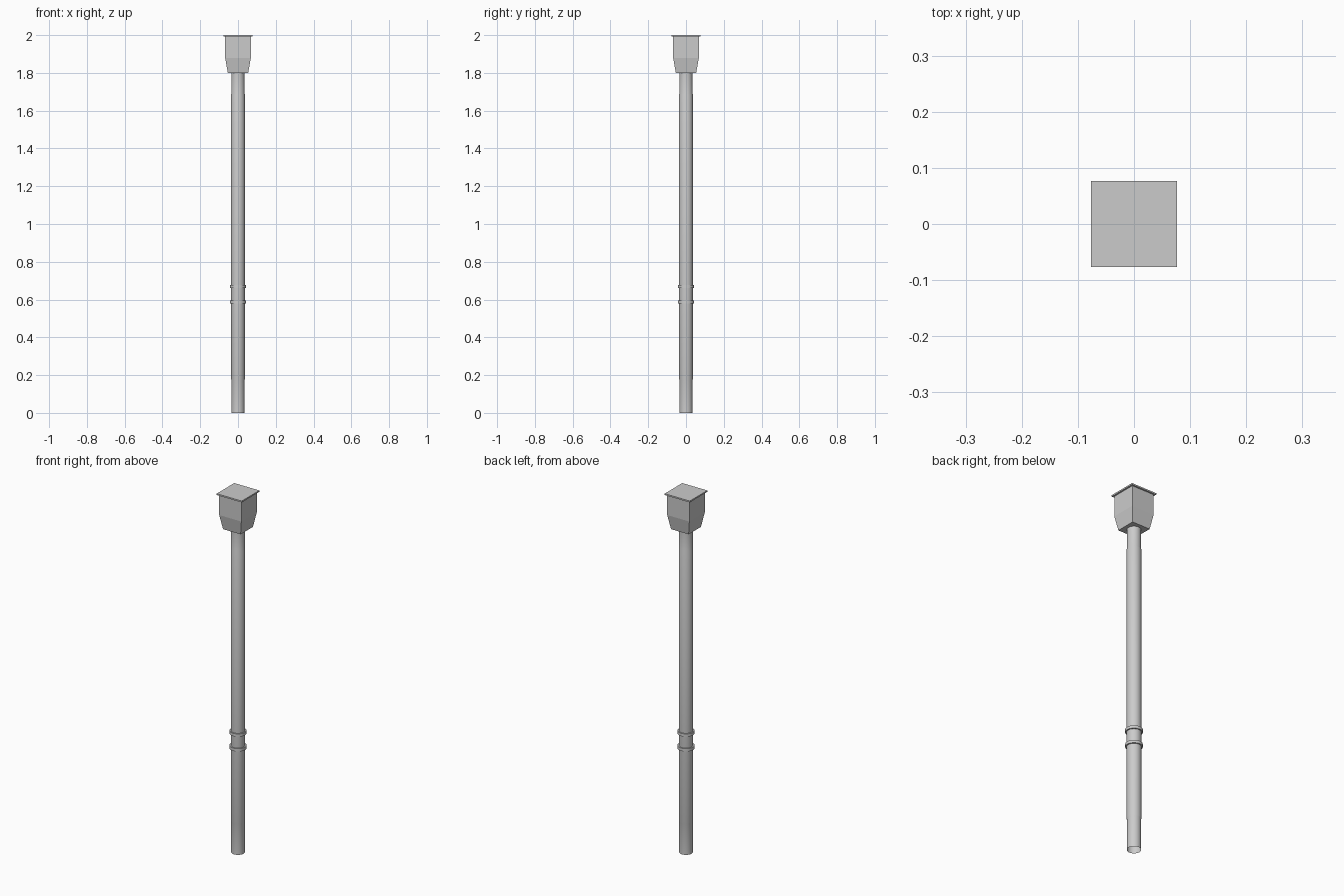
import bpy, bmesh, math

if "Cube" in bpy.data.objects:
    bpy.data.objects.remove(bpy.data.objects["Cube"])


def make_object(name, bm, smooth=False):
    bmesh.ops.recalc_face_normals(bm, faces=bm.faces)
    mesh = bpy.data.meshes.new(name)
    bm.to_mesh(mesh)
    bm.free()
    obj = bpy.data.objects.new(name, mesh)
    bpy.context.collection.objects.link(obj)
    if smooth:
        bpy.ops.object.select_all(action='DESELECT')
        bpy.context.view_layer.objects.active = obj
        obj.select_set(True)
        bpy.ops.object.shade_smooth_by_angle(angle=math.radians(30))
    return obj


def loft(name, profile, sides, closed=False, caps=(), smooth=False):
    """Stack rings of (radius, z); optionally cap ends or close the profile."""
    bm = bmesh.new()
    start = math.pi / sides
    rings = []
    for r, z in profile:
        rings.append([bm.verts.new((r * math.cos(start + 2 * math.pi * i / sides),
                                    r * math.sin(start + 2 * math.pi * i / sides), z))
                      for i in range(sides)])
    pairs = list(zip(rings, rings[1:]))
    if closed:
        pairs.append((rings[-1], rings[0]))
    for a, b in pairs:
        for i in range(sides):
            j = (i + 1) % sides
            bm.faces.new((a[i], a[j], b[j], b[i]))
    for end in caps:
        bm.faces.new(rings[end])
    return make_object(name, bm, smooth)


S = math.sqrt(2)  # half width to corner radius for square sections

# Round downpipe, open at the bottom, with slightly narrower end sections
loft("downpipe", [(0.035, 0), (0.035, 0.172), (0.0365, 0.178),
                  (0.0365, 1.685), (0.035, 1.69), (0.035, 1.80)], 32, smooth=True)

# Pair of raised collars
for label, z in (("lower", 0.586), ("upper", 0.668)):
    loft(label + "_collar", [(0.034, z - 0.008), (0.043, z - 0.008),
                             (0.043, z + 0.008), (0.034, z + 0.008)],
         32, closed=True, smooth=True)

# Square tapered hopper head
loft("hopper_head", [(0.054 * S, 1.80), (0.068 * S, 1.88), (0.068 * S, 1.993)],
     4, caps=(0, -1))

# Thin overhanging lid
loft("hopper_lid", [(0.077 * S, 1.992), (0.077 * S, 2.0)], 4, caps=(0, -1))
